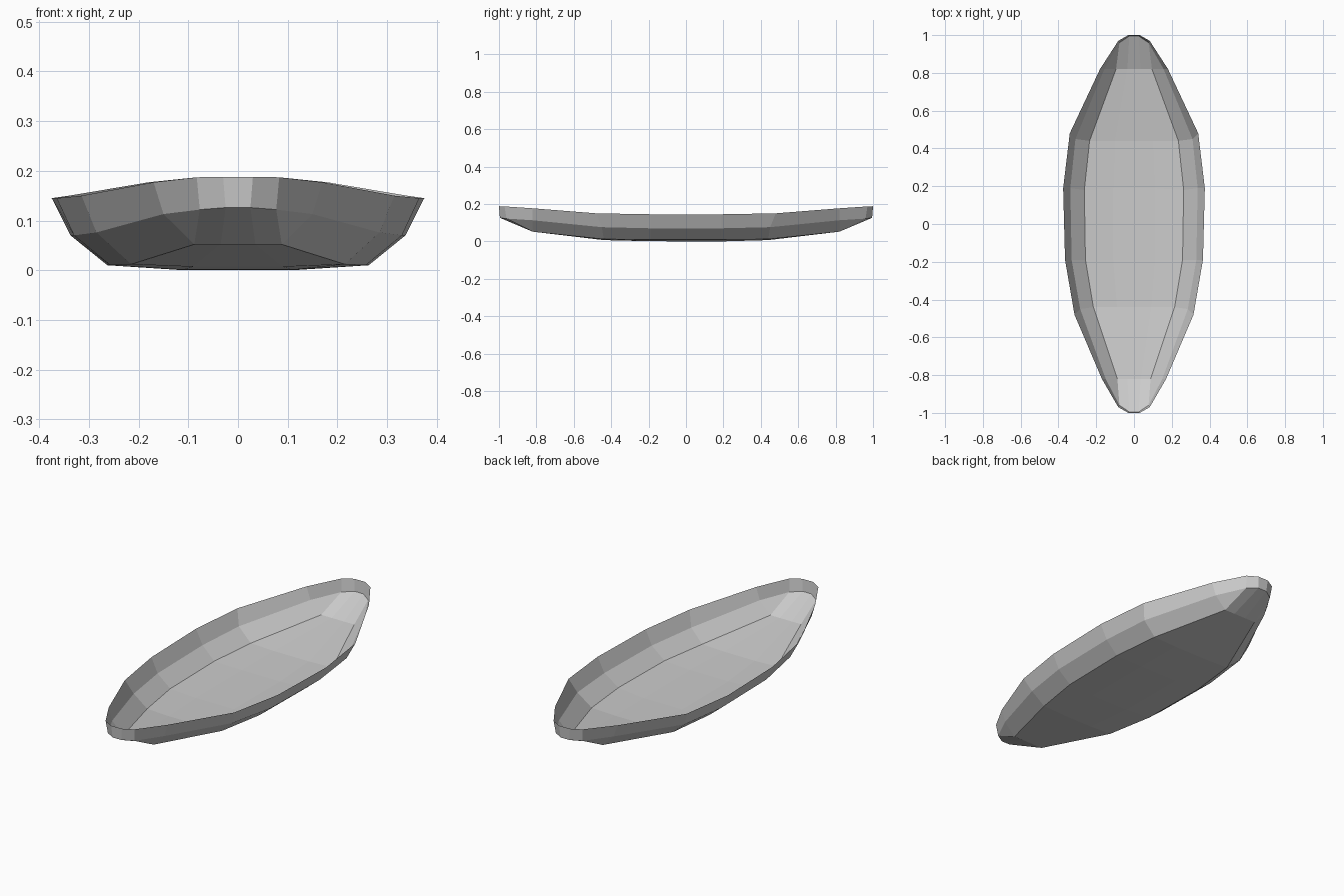
import bpy
import bmesh

if "Cube" in bpy.data.objects:
    bpy.data.objects.remove(bpy.data.objects["Cube"], do_unlink=True)

# One flat grey for the whole hull
grey = bpy.data.materials.new("hull_grey")
grey.use_nodes = True
colour = (0.6, 0.6, 0.6, 1)
grey.diffuse_color = colour
grey.node_tree.nodes["Principled BSDF"].inputs["Base Color"].default_value = colour

# Half cross-sections from front to back: rim, chine, floor edge, keel line
NOSE_RIM, NOSE_CHINE = (0.03, 1.0, 0.188), (0.025, 0.995, 0.126)
SHOULDER_RIM, SHOULDER_CHINE = (0.083, 0.97, 0.187), (0.077, 0.96, 0.122)


def flip(p):
    return (p[0], -p[1], p[2])


end = [SHOULDER_RIM, SHOULDER_CHINE, SHOULDER_CHINE, NOSE_CHINE]
sections = [
    [flip(p) for p in end],
    [(0.17, -0.82, 0.177), (0.15, -0.82, 0.113), (0.088, -0.82, 0.052), (0.035, -0.82, 0.052)],
    [(0.315, -0.48, 0.15), (0.285, -0.45, 0.076), (0.215, -0.44, 0.012), (0.09, -0.44, 0.007)],
    [(0.365, -0.19, 0.145), (0.33, -0.19, 0.07), (0.257, -0.19, 0.01), (0.11, -0.19, 0.001)],
    [(0.375, 0.19, 0.145), (0.337, 0.19, 0.07), (0.263, 0.18, 0.01), (0.11, 0.19, 0.0)],
    [(0.34, 0.48, 0.15), (0.31, 0.45, 0.076), (0.235, 0.44, 0.012), (0.1, 0.44, 0.007)],
    [(0.18, 0.82, 0.177), (0.157, 0.82, 0.113), (0.095, 0.82, 0.052), (0.035, 0.82, 0.052)],
    end,
]

bm = bmesh.new()


def mirrored_row(half):
    left = [bm.verts.new(p) for p in half]
    right = [bm.verts.new((-x, y, z)) for x, y, z in reversed(half)]
    return left + right


def bridge(a, b):
    for i in range(len(a) - 1):
        bm.faces.new((a[i], a[i + 1], b[i + 1], b[i]))


# Sides, chines and floor
rows = [mirrored_row(s) for s in sections]
for a, b in zip(rows, rows[1:]):
    bridge(a, b)

# Rounded upright walls at both ends
for side in (lambda p: p, flip):
    top = mirrored_row([side(SHOULDER_RIM), side(NOSE_RIM)])
    bottom = mirrored_row([side(SHOULDER_CHINE), side(NOSE_CHINE)])
    bridge(top, bottom)

bmesh.ops.remove_doubles(bm, verts=bm.verts[:], dist=0.0005)
bmesh.ops.dissolve_degenerate(bm, edges=bm.edges[:], dist=0.0005)
bmesh.ops.recalc_face_normals(bm, faces=bm.faces[:])

# Make the normals point out of the hull
bm.normal_update()
lowest = min(bm.faces, key=lambda f: f.calc_center_median().z)
if lowest.normal.z > 0:
    bmesh.ops.reverse_faces(bm, faces=bm.faces[:])

mesh = bpy.data.meshes.new("boat_hull")
bm.to_mesh(mesh)
bm.free()
mesh.materials.append(grey)
hull = bpy.data.objects.new("boat_hull", mesh)
bpy.context.collection.objects.link(hull)
